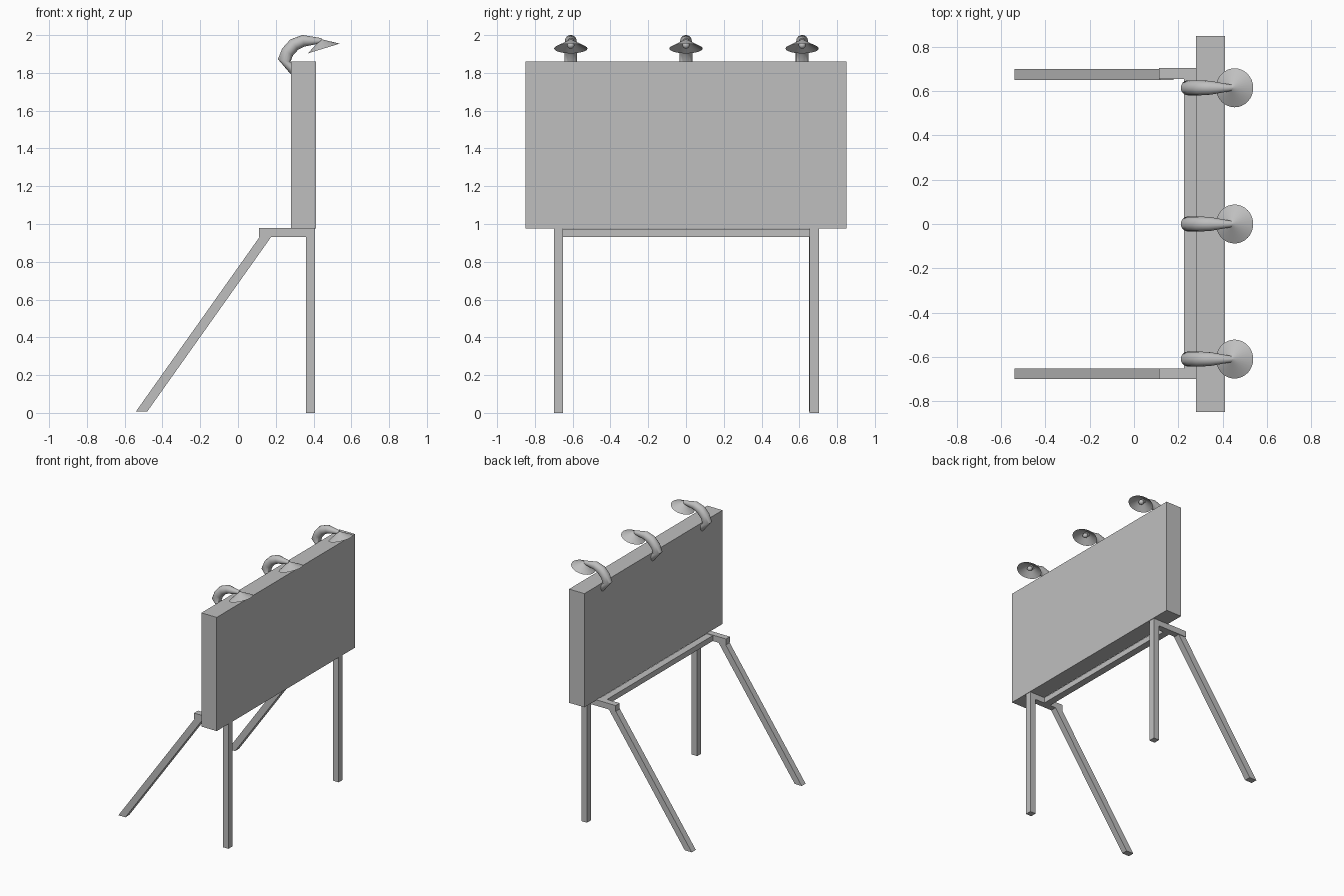
import bpy, bmesh, math
from mathutils import Vector, Matrix

if "Cube" in bpy.data.objects:
    bpy.data.objects.remove(bpy.data.objects["Cube"])

grey = bpy.data.materials.new("plain grey")
grey.diffuse_color = (0.52, 0.52, 0.52, 1)
grey.use_nodes = True
grey.node_tree.nodes["Principled BSDF"].inputs["Base Color"].default_value = grey.diffuse_color


def finish(bm, name, smooth=False, closed=True):
    if closed:
        bmesh.ops.recalc_face_normals(bm, faces=bm.faces)
    me = bpy.data.meshes.new(name)
    bm.to_mesh(me)
    bm.free()
    me.materials.append(grey)
    ob = bpy.data.objects.new(name, me)
    bpy.context.collection.objects.link(ob)
    if smooth:
        bpy.ops.object.select_all(action='DESELECT')
        ob.select_set(True)
        bpy.context.view_layer.objects.active = ob
        bpy.ops.object.shade_smooth_by_angle(angle=math.radians(50))
    return ob


def slab(name, profile, y0, y1):
    """Extrude an x-z outline from y0 to y1."""
    bm = bmesh.new()
    face = bm.faces.new([bm.verts.new((x, y0, z)) for x, z in profile])
    ext = bmesh.ops.extrude_face_region(bm, geom=[face])
    verts = [v for v in ext["geom"] if isinstance(v, bmesh.types.BMVert)]
    bmesh.ops.translate(bm, verts=verts, vec=(0, y1 - y0, 0))
    return finish(bm, name)


def box(name, x0, x1, y0, y1, z0, z1):
    return slab(name, [(x0, z0), (x1, z0), (x1, z1), (x0, z1)], y0, y1)


# Board and frame
box("board", 0.28, 0.412, -0.85, 0.85, 0.975, 1.86)
box("cross_bar", 0.226, 0.28, -0.66, 0.66, 0.932, 0.974)
for side, y0, y1 in (("left", -0.70, -0.652), ("right", 0.655, 0.705)):
    box(side + "_front_leg", 0.36, 0.408, y0, y1, 0.0, 0.976)
    box(side + "_top_bar", 0.112, 0.37, y0, y1, 0.932, 0.978)
    slab(side + "_rear_leg", [(-0.54, 0.008), (-0.48, 0.008), (0.178, 0.935), (0.117, 0.935)],
         y0 - (0.005 if y0 > 0 else 0), y1 - (0.005 if y0 > 0 else 0))


def lamp_arm(y):
    """Curved tapering tube: (x, z, radius, direction of the ring in the x-z plane)."""
    rings = [(0.281, 1.825, 0.034, 90), (0.244, 1.864, 0.034, 165),
             (0.262, 1.910, 0.034, 146), (0.298, 1.950, 0.034, 128),
             (0.346, 1.970, 0.031, 100), (0.440, 1.970, 0.014, 80)]
    n = 16
    bm = bmesh.new()
    loops = []
    for x, z, r, ang in rings:
        a = math.radians(ang)
        loops.append([bm.verts.new((
            x + r * math.cos(t) * math.cos(a), y + 0.034 * r / 0.034 * math.sin(t),
            z + r * math.cos(t) * math.sin(a)))
            for t in (2 * math.pi * i / n for i in range(n))])
    # The foot ring points down while the next points sideways: flip so the outer sides match
    loops[0] = [loops[0][(n // 2 - i) % n] for i in range(n)]
    for a, b in zip(loops, loops[1:]):
        if a is loops[0]:
            a = [a[0]] + a[:0:-1] if (a[1].co.y - y) * (b[1].co.y - y) < 0 else a
        for i in range(n):
            bm.faces.new((a[i], a[(i + 1) % n], b[(i + 1) % n], b[i]))
    bm.faces.new(loops[0])
    bm.faces.new(loops[-1])
    finish(bm, "lamp_arm", True)


def lamp_shade(y):
    # Open cone tilted to face the board, with a small bulb inside
    tilt = Matrix.Translation((0.447, y, 1.953)) @ Matrix.Rotation(math.radians(-17), 4, 'Y')
    bm = bmesh.new()
    bmesh.ops.create_cone(bm, cap_ends=False, segments=32, radius1=0.088, radius2=0.003,
                          depth=0.05, matrix=tilt)
    finish(bm, "lamp_shade", True, False)
    bm = bmesh.new()
    bmesh.ops.create_uvsphere(bm, u_segments=16, v_segments=10, radius=0.019,
                              matrix=Matrix.Translation((0.449, y, 1.947)))
    finish(bm, "bulb", True)


for y in (-0.61, 0.0, 0.615):
    lamp_arm(y)
    lamp_shade(y)
